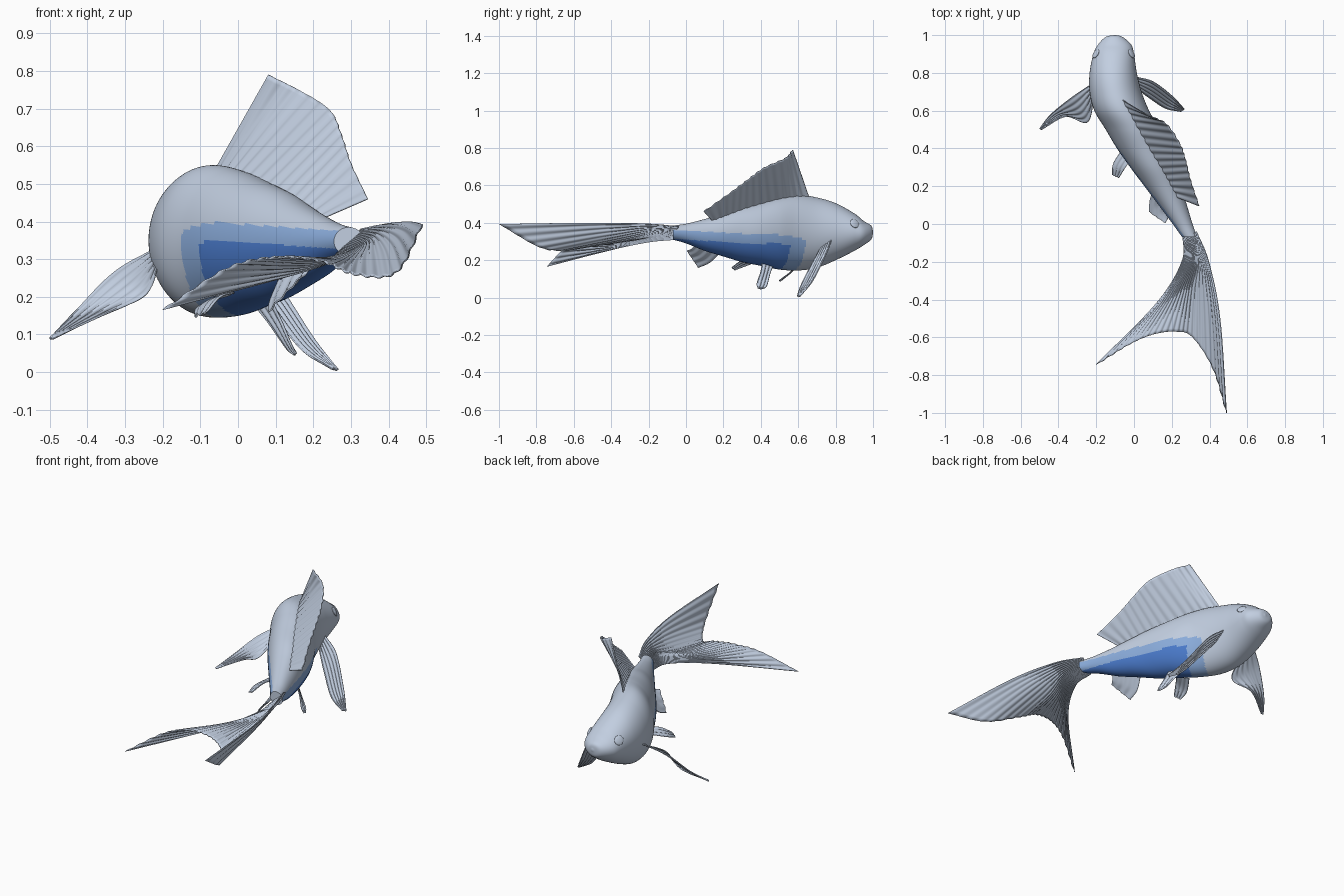
import bpy, bmesh, math
from mathutils import Vector

default_cube = bpy.data.objects.get("Cube")
if default_cube:
    bpy.data.objects.remove(default_cube, do_unlink=True)


def make_material(name, red, green, blue):
    material = bpy.data.materials.new(name)
    material.use_nodes = True
    colour = (red, green, blue, 1)
    material.diffuse_color = colour
    shader = material.node_tree.nodes["Principled BSDF"]
    shader.inputs["Base Color"].default_value = colour
    shader.inputs["Roughness"].default_value = 0.6
    return material


pale = make_material("pale_blue_grey", .54, .62, .75)
light_blue = make_material("light_blue", .26, .42, .72)
strong_blue = make_material("strong_blue", .07, .2, .61)


def spline(points, count):
    """Sample a smooth curve that passes through all the points."""
    points = [Vector(point) for point in points]
    padded = [points[0] * 2 - points[1]] + points + [points[-1] * 2 - points[-2]]
    samples = []
    for step in range(count):
        position = step / (count - 1) * (len(points) - 1)
        segment = min(int(position), len(points) - 2)
        t = position - segment
        before, start, end, after = padded[segment:segment + 4]
        tangent_in, tangent_out = (end - before) / 2, (after - start) / 2
        ease = t * t * (3 - 2 * t)
        samples.append(start.lerp(end, ease) + tangent_in * t * (1 - t) ** 2
                       - tangent_out * t * t * (1 - t))
    return samples


def finish(name, mesh_data, materials):
    mesh = bpy.data.meshes.new(name)
    bmesh.ops.recalc_face_normals(mesh_data, faces=mesh_data.faces)
    mesh_data.to_mesh(mesh)
    mesh_data.free()
    thing = bpy.data.objects.new(name, mesh)
    bpy.context.collection.objects.link(thing)
    for material in materials:
        mesh.materials.append(material)
    bpy.ops.object.select_all(action="DESELECT")
    thing.select_set(True)
    bpy.context.view_layer.objects.active = thing
    bpy.ops.object.shade_smooth_by_angle(angle=math.radians(50))
    return thing


# Body stations: (length position, right edge, left edge, belly, back)
stations = [
    (1.0, -.105, -.095, .345, .355), (.99, -.15, -.06, .31, .385),
    (.95, -.19, -.015, .28, .41), (.9, -.215, 0, .25, .45),
    (.8, -.235, .015, .2, .505), (.7, -.235, .04, .16, .535),
    (.6, -.21, .08, .145, .55), (.5, -.15, .135, .15, .535),
    (.4, -.09, .18, .17, .51), (.3, -.02, .215, .19, .485),
    (.2, .055, .25, .22, .45), (.1, .13, .28, .25, .42),
    (0, .205, .31, .29, .395), (-.07, .255, .335, .31, .385),
]


def body_spline(count):
    """Sample the stations as five matching values."""
    first = spline([station[:3] for station in stations], count)
    second = spline([(station[0], *station[3:]) for station in stations], count)
    return [(a.x, a.y, a.z, b.y, b.z) for a, b in zip(first, second)]


def build_body():
    mesh_data = bmesh.new()
    rings, around = [], 96
    middles = []
    for along, right, left, low, high in body_spline(180):
        middle = (right + left) / 2
        ring = []
        for step in range(around):
            angle = math.tau * step / around
            ring.append(mesh_data.verts.new((
                middle + (left - right) / 2 * math.cos(angle), along,
                (low + high) / 2 + (high - low) / 2 * math.sin(angle))))
        rings.append(ring)
        middles.append(middle)
    for index, (ring, following) in enumerate(zip(rings, rings[1:])):
        for step in range(around):
            other = (step + 1) % around
            face = mesh_data.faces.new(
                (ring[step], ring[other], following[other], following[step]))
            # Belly patch follows the slight roll and the bend of the body
            centre = face.calc_center_median()
            side = centre.x - middles[index]
            height = centre.z + .23 * side
            length = centre.y - .5 * side
            corner = max(0, length - .4) ** 2
            if height < .32 - corner and length < .49:
                face.material_index = 2
            elif height < .37 - corner and length < .57:
                face.material_index = 1
    mesh_data.faces.new(rings[0])
    mesh_data.faces.new(rings[-1])
    return finish("body", mesh_data, [pale, light_blue, strong_blue])


def build_fin(name, rows, rays, across=False, along_count=60, across_count=24):
    """Loft a thin sheet through the rows and press fine rays into it."""
    mesh_data = bmesh.new()
    sampled = [spline(row, along_count) for row in rows]
    columns = [spline(column, across_count) for column in zip(*sampled)]
    grid = [[mesh_data.verts.new(point) for point in column] for column in columns]
    for column, following in zip(grid, grid[1:]):
        for step in range(across_count - 1):
            mesh_data.faces.new((column[step], column[step + 1],
                                 following[step + 1], following[step]))
    mesh_data.normal_update()
    for i, column in enumerate(grid):
        for j, vertex in enumerate(column):
            fraction = j / (across_count - 1) if across else i / (along_count - 1)
            vertex.co += vertex.normal * .0025 * math.sin(math.tau * rays * fraction)
    fin = finish(name, mesh_data, [pale])
    thickness = fin.modifiers.new("thickness", "SOLIDIFY")
    thickness.thickness = .004
    thickness.offset = 0
    return fin


def build_eye(name, side):
    """A shallow dome lying on the side of the head."""
    along, right, left, low, high = min(
        body_spline(180), key=lambda station: abs(station[0] - .9))
    angle = math.radians(28)
    half_width, half_height = (left - right) / 2, (high - low) / 2
    location = Vector(((left + right) / 2 + side * half_width * math.cos(angle),
                       along, (low + high) / 2 + half_height * math.sin(angle)))
    normal = Vector((side * math.cos(angle) / half_width, 5,
                     math.sin(angle) / half_height))
    mesh_data = bmesh.new()
    bmesh.ops.create_uvsphere(mesh_data, u_segments=32, v_segments=16, radius=.026)
    for vertex in mesh_data.verts:
        vertex.co.z *= .3
    eye = finish(name, mesh_data, [pale])
    eye.location = location
    eye.rotation_euler = normal.to_track_quat("Z", "Y").to_euler()


build_body()
build_eye("left_eye", 1)
build_eye("right_eye", -1)

# Tail: rows run from the narrow root to the forked trailing edge
build_fin("tail_fin", [
    [(.26, -.06, .31), (.28, -.06, .33), (.31, -.05, .36), (.33, -.04, .38)],
    [(.253, -.2, .297), (.3, -.19, .32), (.34, -.19, .34), (.395, -.2, .395)],
    [(.12, -.42, .25), (.17, -.38, .28), (.22, -.36, .3), (.27, -.35, .3),
     (.32, -.36, .3), (.4, -.42, .33), (.455, -.5, .4)],
    [(-.2, -.745, .165), (-.03, -.64, .275), (.1, -.585, .305), (.22, -.57, .295),
     (.31, -.6, .26), (.42, -.77, .265), (.49, -1, .393)],
], rays=22, along_count=177, across_count=40)

# Dorsal fin: the root on the back, then the free edge leaning to the left
build_fin("dorsal_fin", [
    [(-.065, .66, .53), (0, .53, .52), (.09, .38, .49), (.17, .25, .45), (.23, .14, .41)],
    [(.08, .57, .79), (.17, .53, .745), (.245, .42, .695), (.275, .33, .63),
     (.3, .23, .555), (.345, .095, .46)],
], rays=14, along_count=113)

# Paired and lower fins: leading edge, then trailing edge, root to tip
build_fin("right_pectoral_fin", [
    [(-.21, .75, .335), (-.33, .67, .265), (-.44, .58, .155), (-.5, .505, .09)],
    [(-.21, .69, .29), (-.245, .54, .205), (-.36, .57, .15), (-.49, .5, .09)],
], rays=5, across=True, across_count=41)
build_fin("left_pectoral_fin", [
    [(.01, .78, .31), (.1, .755, .24), (.2, .68, .09), (.265, .61, .005)],
    [(.01, .72, .27), (.09, .66, .16), (.17, .61, .06), (.25, .595, .01)],
], rays=5, across=True, across_count=41)
build_fin("right_pelvic_fin", [
    [(-.06, .4, .2), (-.11, .32, .17), (-.115, .26, .148)],
    [(-.01, .35, .21), (-.045, .3, .2), (-.08, .245, .16)],
], rays=3, across=True)
build_fin("left_pelvic_fin", [
    [(.04, .47, .18), (.08, .45, .13), (.13, .43, .06), (.15, .4, .045)],
    [(.08, .41, .21), (.115, .4, .14), (.14, .38, .08), (.155, .385, .05)],
], rays=3, across=True)
build_fin("anal_fin", [
    [(.11, .19, .25), (.085, .13, .19), (.08, .065, .16)],
    [(.2, .06, .29), (.18, .03, .26), (.165, .005, .25)],
], rays=3, across=True)
